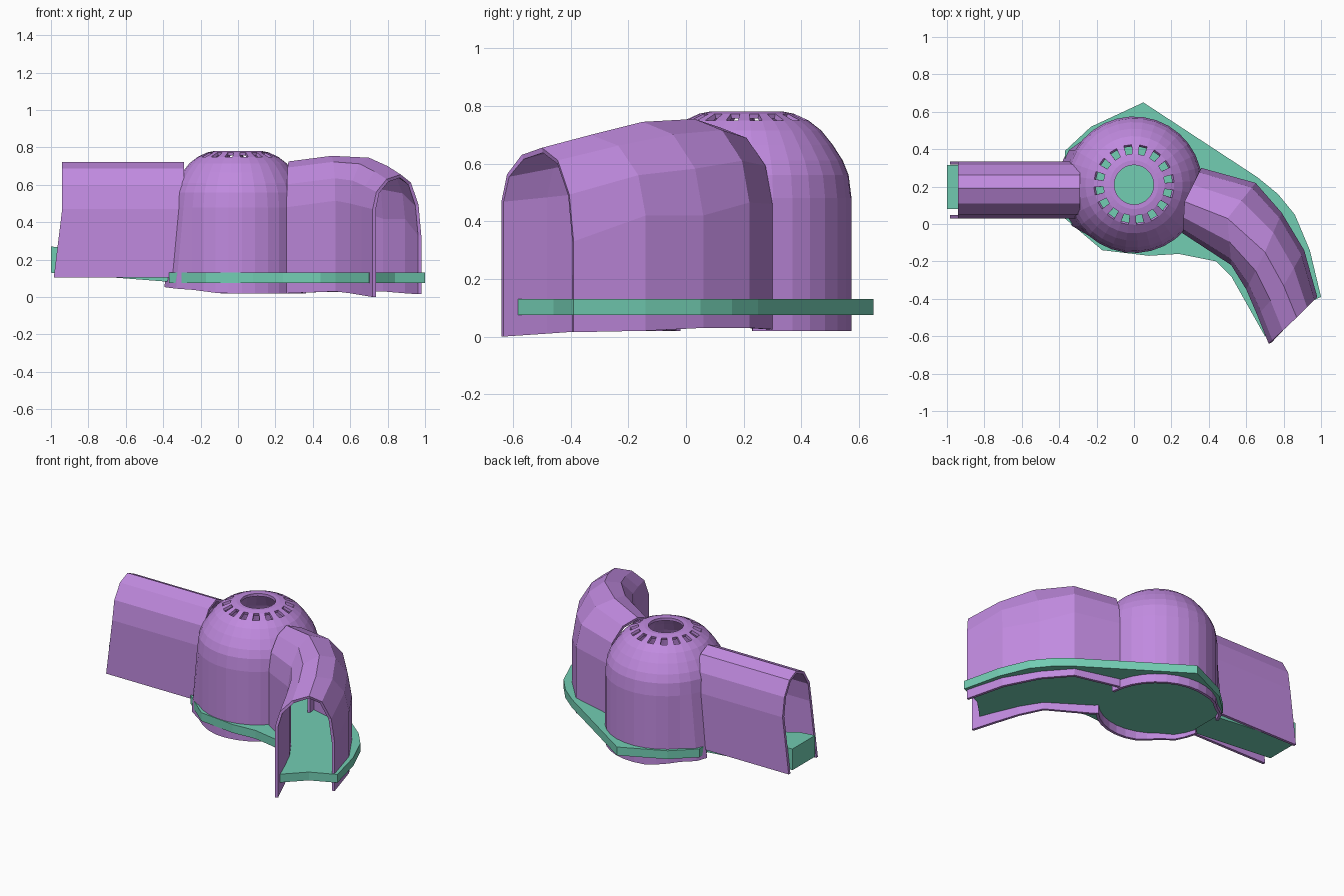
import bpy, bmesh, math
from mathutils import Vector

if "Cube" in bpy.data.objects:
    bpy.data.objects.remove(bpy.data.objects["Cube"])


def material(name, rgb):
    m = bpy.data.materials.new(name)
    m.use_nodes = True
    m.diffuse_color = (*rgb, 1)
    m.node_tree.nodes["Principled BSDF"].inputs["Base Color"].default_value = (*rgb, 1)
    return m


PURPLE = material("soft purple", (0.53, 0.255, 0.74))
TEAL = material("mint teal", (0.17, 0.61, 0.45))


def finish(bm, name, mat, shell=0):
    """Orient the faces outward, make the object and optionally thicken it inward."""
    bmesh.ops.recalc_face_normals(bm, faces=bm.faces[:])
    top = max(bm.faces, key=lambda f: f.calc_center_median().z)
    if top.normal.z < 0:
        bmesh.ops.reverse_faces(bm, faces=bm.faces[:])
    mesh = bpy.data.meshes.new(name)
    bm.to_mesh(mesh)
    bm.free()
    mesh.materials.append(mat)
    obj = bpy.data.objects.new(name, mesh)
    bpy.context.collection.objects.link(obj)
    if shell:
        mod = obj.modifiers.new("Shell", "SOLIDIFY")
        mod.thickness = shell
        mod.offset = -1
    return obj


def loft(bm, rows, closed=False):
    """Bridge successive rows of points with quads."""
    grid = [[bm.verts.new(p) for p in row] for row in rows]
    n = len(grid[0])
    for a, b in zip(grid, grid[1:]):
        for i in range(n if closed else n - 1):
            j = (i + 1) % n
            bm.faces.new((a[i], a[j], b[j], b[i]))
    return grid


def prism(name, outline, offset, mat):
    bm = bmesh.new()
    face = bm.faces.new([bm.verts.new(p) for p in outline])
    ext = bmesh.ops.extrude_face_region(bm, geom=[face])
    verts = [v for v in ext["geom"] if isinstance(v, bmesh.types.BMVert)]
    bmesh.ops.translate(bm, vec=offset, verts=verts)
    return finish(bm, name, mat)


def arch(inner, ridge, outer, base_in, base_out, steps=3):
    """Cross-section: wall, quarter ellipse to the ridge, and down again."""
    inner, ridge, outer = Vector(inner), Vector(ridge), Vector(outer)

    def side(eave):
        pts = []
        for k in range(steps + 1):
            a = math.pi / 2 * k / steps
            p = eave.lerp(ridge, 1 - math.cos(a))
            p.z = eave.z + (ridge.z - eave.z) * math.sin(a)
            pts.append(p)
        return pts
    left, right = side(inner), side(outer)
    return ([Vector((inner.x, inner.y, base_in))] + left + right[-2::-1]
            + [Vector((outer.x, outer.y, base_out))])


# Domed chamber with a round skylight and a ring of slots
CY, SEG = 0.21, 32
profile = [(0.365, 0.02), (0.365, 0.48), (0.355, 0.56), (0.335, 0.61), (0.30, 0.665),
           (0.26, 0.715), (0.215, 0.75), (0.165, 0.773), (0.13, 0.78), (0.105, 0.78)]
bm = bmesh.new()
rings = []
for r, z in profile:
    angles = [2 * math.pi * (i + 0.3) / SEG for i in range(SEG)]
    rings.append([(r * math.cos(a), CY + r * math.sin(a), z) for a in angles])
grid = loft(bm, rings, closed=True)
for v in grid[0]:
    v.co.z += 0.13 * max(0, -v.co.x - 0.1)
    if v.co.x < -0.28:
        v.co.x -= 0.04
bm.faces.ensure_lookup_table()
doomed = []
for i, f in enumerate(bm.faces):
    c = f.calc_center_median()
    ang = math.degrees(math.atan2(c.y - CY, c.x))
    slot = i // SEG == 6 and i % 2 == 0
    doorway = i // SEG == 0 and (abs(ang) > 162 or -38 < ang < 6)
    if slot or doorway:
        doomed.append(f)
bmesh.ops.delete(bm, geom=doomed, context="FACES")
finish(bm, "dome_chamber", PURPLE, 0.018)

# Straight tunnel on the right
bm = bmesh.new()
rows = [arch((x, 0.03, 0.47), (x, 0.19, 0.722), (x, 0.335, 0.47), 0.105, 0.105)
        for x in (-0.94, -0.29)]
rows[0][0].x = rows[0][-1].x = -0.985
loft(bm, rows)
finish(bm, "straight_tunnel", PURPLE, 0.018)

# Curved tunnel on the left: inner eave, ridge, outer eave, wall bottoms
stations = [
    ((0.26, -0.05, 0.48), (0.27, 0.12, 0.725), (0.36, 0.30, 0.46), 0.02, 0.025),
    ((0.52, -0.22, 0.515), (0.50, 0.03, 0.755), (0.65, 0.22, 0.465), 0.03, 0.03),
    ((0.60, -0.35, 0.50), (0.70, -0.15, 0.745), (0.79, 0.06, 0.42), 0.02, 0.03),
    ((0.66, -0.49, 0.485), (0.80, -0.33, 0.70), (0.91, -0.14, 0.42), 0.01, 0.02),
    ((0.72, -0.64, 0.47), (0.87, -0.50, 0.655), (0.98, -0.39, 0.33), 0.0, 0.015),
]
bm = bmesh.new()
loft(bm, [arch(*s) for s in stations])
finish(bm, "curved_tunnel", PURPLE, 0.018)

# Floor plate under the chamber and the curved tunnel
outline = [(0.05, 0.65), (-0.23, 0.52), (-0.37, 0.39), (-0.37, 0.03), (-0.17, -0.14),
           (0.08, -0.17), (0.24, -0.16), (0.44, -0.20), (0.52, -0.28), (0.70, -0.60),
           (0.84, -0.46), (1.0, -0.39), (0.94, -0.14), (0.86, 0.05), (0.77, 0.16),
           (0.66, 0.25)]
prism("floor_plate", [(x, y, 0.075) for x, y in outline], (0, 0, 0.055), TEAL)

# Ramp floor inside the straight tunnel
ramp = [(-1.0, 0.13), (-1.0, 0.27), (-0.88, 0.26), (-0.35, 0.128), (-0.35, 0.08)]
prism("ramp_floor", [(x, 0.08, z) for x, z in ramp], (0, 0.235, 0), TEAL)
